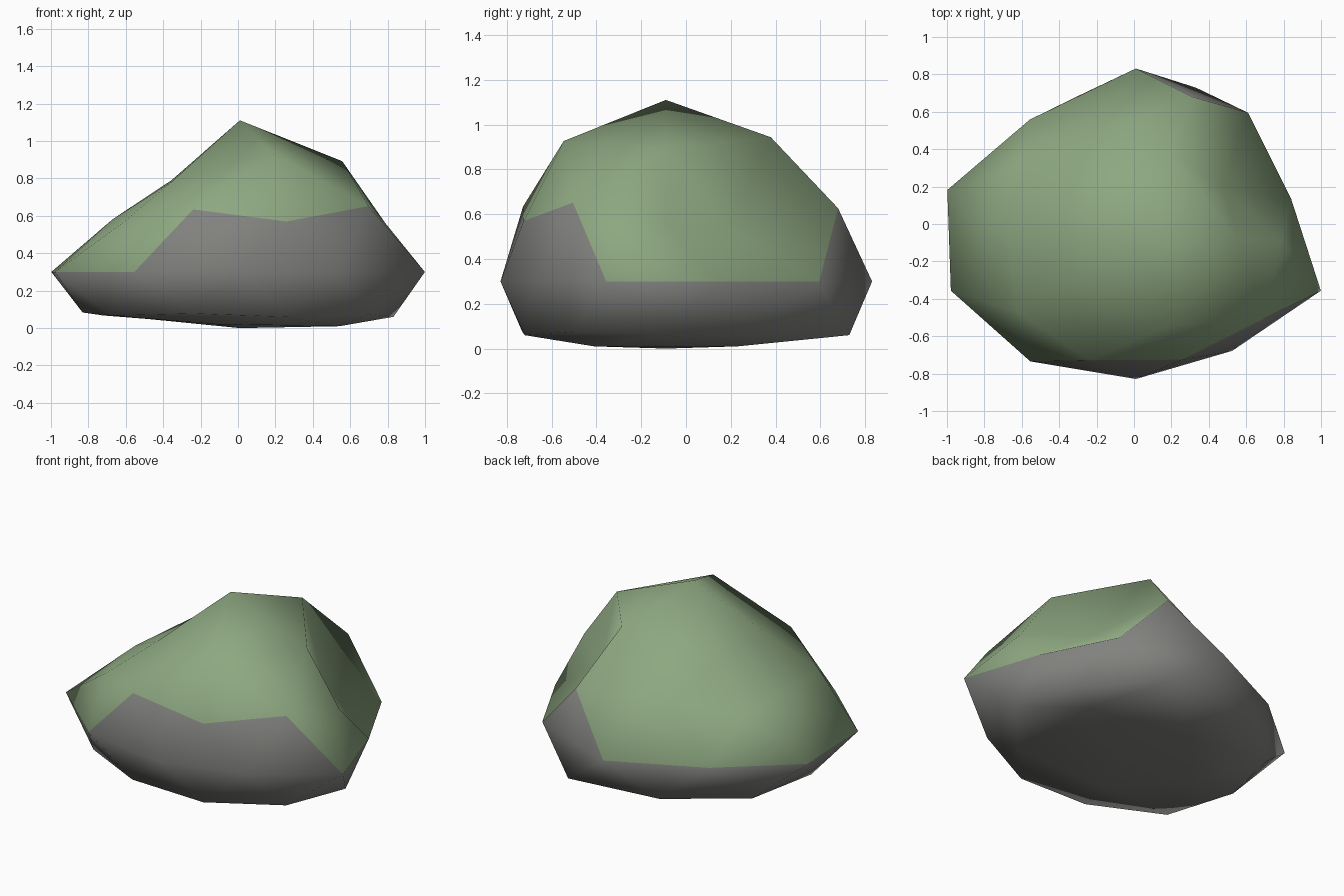
import bpy
import bmesh
from math import atan2, degrees

default_cube = bpy.data.objects.get("Cube")
if default_cube:
    bpy.data.objects.remove(default_cube, do_unlink=True)


def flat_material(name, colour):
    mat = bpy.data.materials.new(name)
    mat.use_nodes = True
    mat.diffuse_color = colour
    bsdf = mat.node_tree.nodes["Principled BSDF"]
    bsdf.inputs["Base Color"].default_value = colour
    bsdf.inputs["Roughness"].default_value = 0.9
    return mat


def angle_of(co):
    """Direction around the vertical axis in whole degrees, counted from +x."""
    return round(degrees(atan2(co.y, co.x))) % 360


# Stretch of each vertex away from the rock's core, per layer, anticlockwise
STRETCH = {
    1.0: [1.21],
    0.9: [1.04, 1.13, 0.86, 0.85, 1.1],
    0.5: [0.68, 0.84, 0.8, 0.95, 1.0],
    0.4: [0.87, 1.09, 0.88, 0.87, 0.9],
    0.0: [0.873, 1.02, 1.11, 0.965, 1.06, 1.04, 0.96, 0.89, 0.876, 1.04],
    -0.4: [0.9, 1.1, 0.94, 0.91, 0.95],
    -0.5: [0.965, 1.22, 1.06, 1.0, 0.94],
    -0.9: [1.25, 1.0, 1.0, 0.84, 1.25],
    -1.0: [1.0],
}
# Flattened underside layers: height, and slope upwards to -x
UNDERSIDE = {-0.4: (0.075, 0.01), -0.5: (0.06, 0.01), -0.9: (0.01, 0.08), -1.0: (0, 0)}
CORE_X, CORE_Y, CORE_Z = 0.01, -0.09, 0.3
DEPTH, RISE = 0.83, 0.67


def is_bare_stone(centre):
    """Underside, the front skirt and one bare notch at the back."""
    angle = angle_of(centre)
    skirt = 245 < angle < 330 or 65 < angle < 80
    return centre.z < 0 or (centre.z < 0.4 and skirt)


bm = bmesh.new()
bmesh.ops.create_icosphere(bm, subdivisions=2, radius=1.0)

# Moss on top, stone below, chosen while the shape is still a sphere
for face in bm.faces:
    face.smooth = True
    face.material_index = 0 if is_bare_stone(face.calc_center_median()) else 1

# Gather the layers of vertices
layers = {}
for vert in bm.verts:
    layers.setdefault(round(vert.co.z, 1), []).append(vert)

# Push every vertex out to the boulder shape
for height, verts in layers.items():
    verts.sort(key=lambda v: angle_of(v.co))
    for vert, stretch in zip(verts, STRETCH[height]):
        x, y, z = vert.co * stretch
        vert.co = (CORE_X + x, CORE_Y + y * DEPTH, CORE_Z + z * RISE)
        if height in UNDERSIDE:
            level, slope = UNDERSIDE[height]
            vert.co.z = level + slope * max(0, -x)

mesh = bpy.data.meshes.new("mossy_rock")
bm.to_mesh(mesh)
bm.free()
mesh.materials.append(flat_material("stone_grey", (0.22, 0.22, 0.21, 1)))
mesh.materials.append(flat_material("moss_green", (0.27, 0.39, 0.22, 1)))

rock = bpy.data.objects.new("mossy_rock", mesh)
bpy.context.scene.collection.objects.link(rock)
